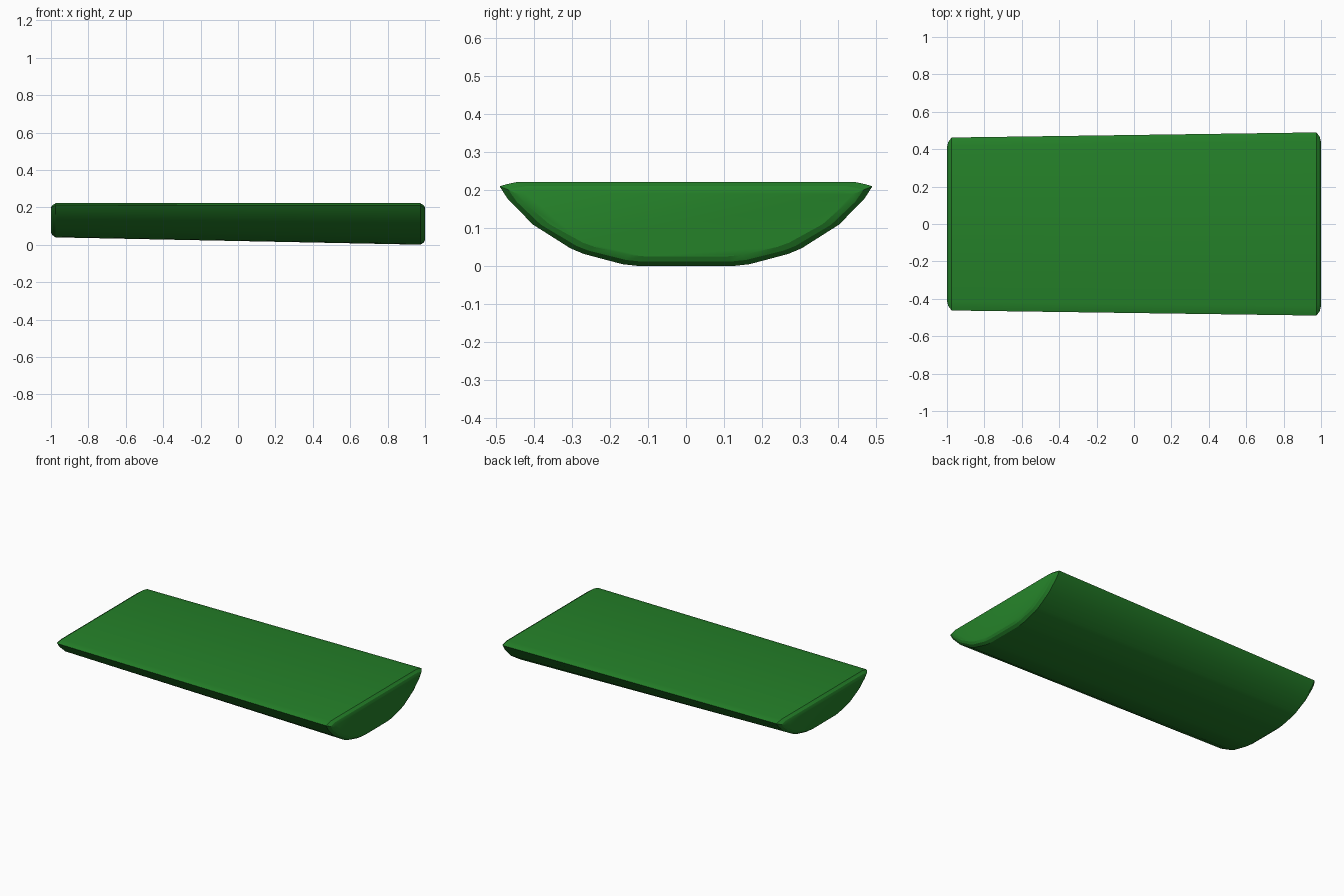
import bpy, bmesh

if "Cube" in bpy.data.objects:
    bpy.data.objects.remove(bpy.data.objects["Cube"])

TOP = 0.222
# Half cross-section: (fraction of half-width, fraction of height)
HALF = [(0.25, 0.0), (0.34, 0.022), (0.44, 0.08), (0.55, 0.145), (0.62, 0.21),
        (0.82, 0.49), (0.955, 0.79), (1.0, 0.945), (0.965, 0.97), (0.9, 1.0)]
PROFILE = HALF + [(-u, v) for u, v in reversed(HALF)]


def ring(bm, x, inset):
    # Section tapers towards the left end; inset rounds the end edges
    t = (x + 1) / 2
    w = 0.462 + 0.028 * t - inset * 2
    low = 0.04 * (1 - t) + inset
    high = TOP - inset * 0.9
    return [bm.verts.new((x, u * w, low + v * (high - low))) for u, v in PROFILE]


# Half-round slab lofted along its length
bm = bmesh.new()
STATIONS = [(-1, 0.026), (-0.993, 0.012), (-0.975, 0), (0.975, 0), (0.993, 0.012), (1, 0.026)]
rings = [ring(bm, x, d) for x, d in STATIONS]
n = len(PROFILE)
for a, b in zip(rings, rings[1:]):
    for i in range(n):
        j = (i + 1) % n
        bm.faces.new((a[i], a[j], b[j], b[i]))
bm.faces.new(rings[0])
bm.faces.new(rings[-1])
bmesh.ops.recalc_face_normals(bm, faces=bm.faces)

mesh = bpy.data.meshes.new("half_round_slab")
bm.to_mesh(mesh)
bm.free()
slab = bpy.data.objects.new("half_round_slab", mesh)
bpy.context.collection.objects.link(slab)

# Green finish
green = bpy.data.materials.new("green")
green.diffuse_color = (0.018, 0.22, 0.022, 1)
green.use_nodes = True
green.node_tree.nodes["Principled BSDF"].inputs["Base Color"].default_value = green.diffuse_color
mesh.materials.append(green)

# Smooth belly, crisp edges
bpy.context.view_layer.objects.active = slab
slab.select_set(True)
bpy.ops.object.shade_smooth_by_angle(angle=0.45)
